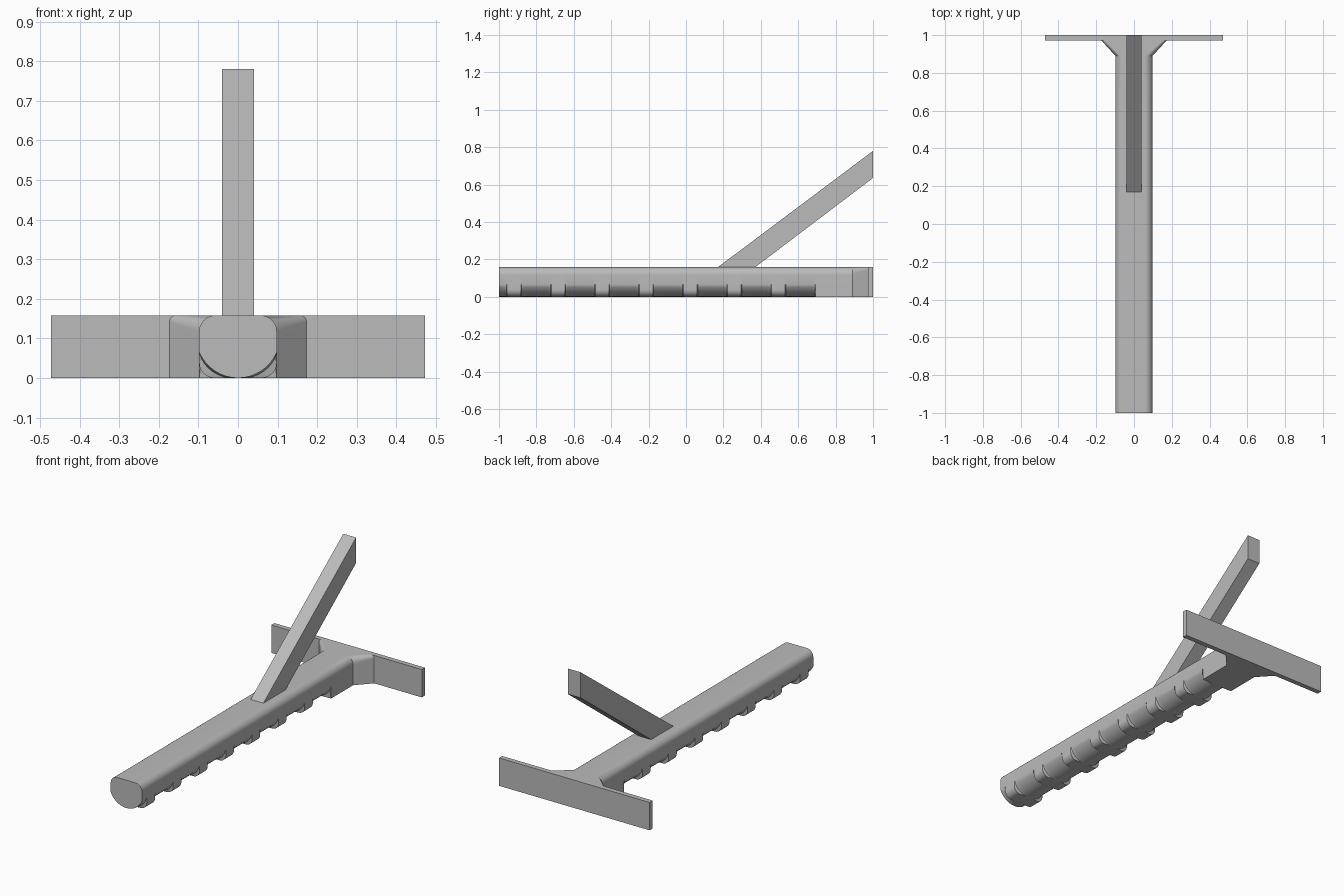
import bpy, bmesh
from math import sin, cos, asin, pi, radians

if "Cube" in bpy.data.objects:
    bpy.data.objects.remove(bpy.data.objects["Cube"])

grey = bpy.data.materials.new("plain grey")
grey.use_nodes = True
grey.diffuse_color = (0.5, 0.5, 0.5, 1)
grey.node_tree.nodes["Principled BSDF"].inputs["Base Color"].default_value = (0.5, 0.5, 0.5, 1)

W, H, ARC_Z = 0.098, 0.158, 0.065   # half width, height, where the round belly starts
STEPS = 6


def make_object(name, bm):
    bmesh.ops.remove_doubles(bm, verts=bm.verts, dist=1e-5)
    bmesh.ops.recalc_face_normals(bm, faces=bm.faces)
    mesh = bpy.data.meshes.new(name)
    bm.to_mesh(mesh)
    bm.free()
    mesh.materials.append(grey)
    obj = bpy.data.objects.new(name, mesh)
    bpy.context.collection.objects.link(obj)
    return obj


def loft(name, rings):
    """Skin a list of equal-length point loops and cap both ends."""
    bm = bmesh.new()
    loops = [[bm.verts.new(p) for p in ring] for ring in rings]
    n = len(loops[0])
    for a, b in zip(loops, loops[1:]):
        for i in range(n):
            j = (i + 1) % n
            bm.faces.new((a[i], a[j], b[j], b[i]))
    bm.faces.new(loops[0])
    bm.faces.new(loops[-1][::-1])
    return make_object(name, bm)


def corner(w, r, z, up):
    """Quarter-round corner, running from the side towards the middle."""
    out = []
    for i in range(STEPS + 1):
        a = i / STEPS * pi / 2
        out.append((w - r + r * cos(a), z + up * (r * sin(a) - r)))
    return out


def section(y, belly, w=W, top_r=0.04, low_r=0.038):
    """Grip cross-section: belly 1 is a round underside, 0 a boxy one."""
    boxy = [(w, ARC_Z)] + corner(w, low_r, 0, -1) + [(0, 0)]
    radius = (W * W + ARC_Z * ARC_Z) / (2 * ARC_Z)
    span = asin(W / radius)
    n = len(boxy) - 1
    half = []
    for i, (x, z) in enumerate(boxy):
        a = span * (1 - i / n)
        bx, bz = radius * sin(a), radius * (1 - cos(a))
        half.append((x + (bx - x) * belly, z + (bz - z) * belly))
    half = corner(w, top_r, H, 1)[::-1] + half
    full = half + [(-x, z) for x, z in reversed(half[:-1])]
    return [(x, y, z) for x, z in full]


# Grip: round underside with evenly spaced boxy ribs, flaring into the plate
rings = [section(-1, 1), section(-0.977, 1), section(-0.961, 0.8), section(-0.957, 0)]
for k in range(7):
    y0 = -0.883 + 0.2355 * k
    y1 = y0 + 0.163
    low = 0 if k == 6 else 0.038
    rings += [section(y0, 0), section(y0 + 0.004, 0.8), section(y0 + 0.02, 1),
              section(y1 - 0.02, 1), section(y1 - 0.004, 0.8), section(y1, 0, low_r=low)]
rings += [section(0.89, 0, low_r=0),
          section(0.975, 0, w=0.176, top_r=0.015, low_r=0)]
grip = loft("grip", rings)

bpy.context.view_layer.objects.active = grip
grip.select_set(True)
bpy.ops.object.shade_smooth_by_angle(angle=radians(30))
grip.modifiers.new("flat side shading", "WEIGHTED_NORMAL").keep_sharp = True

# Cross plate at the rear
plate = [(-0.472, 0), (0.472, 0), (0.472, H), (-0.472, H)]
loft("cross_plate", [[(x, y, z) for x, z in plate] for y in (0.972, 1)])

# Slanted strut rising from the grip
strut = [(0.17, H), (0.37, H), (1, 0.635), (1, 0.78)]
loft("slanted_strut", [[(x, y, z) for y, z in strut] for x in (-0.04, 0.04)])
